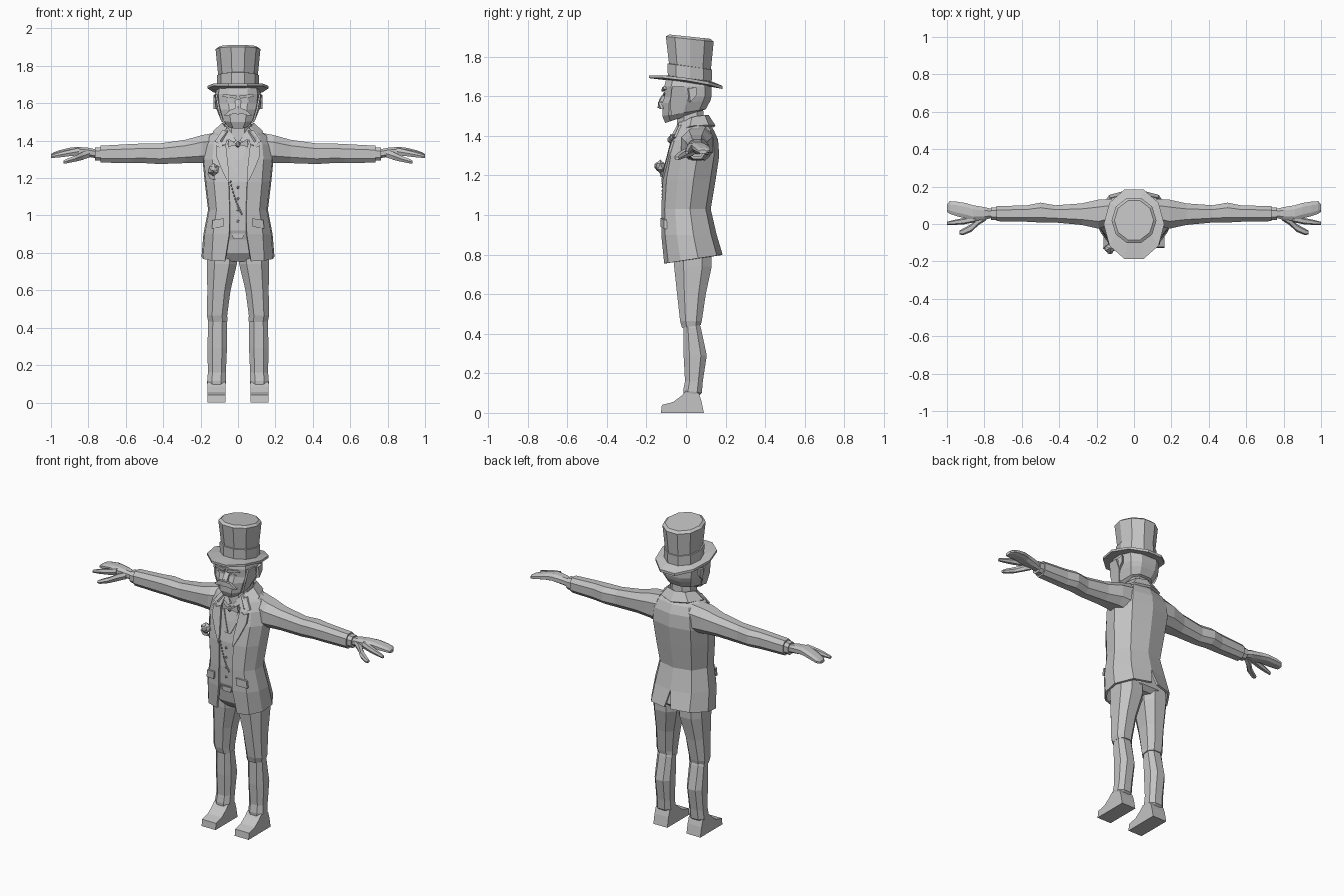
import bpy, bmesh, math
from mathutils import Vector, Matrix

GREY = bpy.data.materials.new("plain grey")
GREY.diffuse_color = (0.55, 0.55, 0.55, 1)


def finish(name, bm, mirror=False, recalc=True):
    if recalc:
        bmesh.ops.recalc_face_normals(bm, faces=bm.faces[:])
    me = bpy.data.meshes.new(name)
    bm.to_mesh(me)
    bm.free()
    me.materials.append(GREY)
    ob = bpy.data.objects.new(name, me)
    bpy.context.collection.objects.link(ob)
    if mirror:
        ob.modifiers.new("mirror", 'MIRROR').merge_threshold = 0.001
    return ob


def unit(n, p):
    """Rounded-square outline with n sides, scaled to reach -1..1."""
    f = lambda v: math.copysign(abs(v) ** p, v)
    pts = [(f(math.sin((i + .5) * math.tau / n)), f(-math.cos((i + .5) * math.tau / n))) for i in range(n)]
    mx, my = max(a for a, b in pts), max(b for a, b in pts)
    return [(a / mx, b / my) for a, b in pts]


def loft(name, rings, mirror=False, closed=True):
    bm = bmesh.new()
    vs = [[bm.verts.new(c) for c in r] for r in rings]
    n = len(vs[0])
    for a, b in zip(vs, vs[1:]):
        for j in range(n if closed else n - 1):
            k = (j + 1) % n
            bm.faces.new((a[j], a[k], b[k], b[j]))
    if closed:
        bm.faces.new(vs[0][::-1])
        bm.faces.new(vs[-1])
    return finish(name, bm, mirror, recalc=closed)


def column(name, rows, n=10, p=.8, mirror=False, lift=0):
    """Upright loft, rows: x centre, half width, y front, y back, z front, z back."""
    rings = []
    for i, (cx, w, yf, yb, zf, zb) in enumerate(rows):
        up = lift if i in (1, 2) else 0
        rings.append([(cx + a * w, (yf + yb) / 2 + b * (yb - yf) / 2,
                       (zf + zb) / 2 + b * (zb - zf) / 2 + up * abs(a)) for a, b in unit(n, p)])
    return loft(name, rings, mirror)


def limb(name, rows, n=8, p=.8):
    """Mirrored sideways loft, rows: x, y low, y high, z low, z high."""
    return loft(name, [[(x, (y0 + y1) / 2 + a * (y1 - y0) / 2, (z0 + z1) / 2 + b * (z1 - z0) / 2)
                        for a, b in unit(n, p)] for x, y0, y1, z0, z1 in rows], True)


def plate(name, pts, shift, mirror=False):
    """Flat outline pushed along a vector."""
    s = Vector(shift)
    bm = bmesh.new()
    a = [bm.verts.new(q) for q in pts]
    b = [bm.verts.new(Vector(q) + s) for q in pts]
    bm.faces.new(a)
    bm.faces.new(b[::-1])
    for i in range(len(a)):
        k = (i + 1) % len(a)
        bm.faces.new((a[i], b[i], b[k], a[k]))
    return finish(name, bm, mirror)


def ball(name, centre, size, sub=1):
    bm = bmesh.new()
    bmesh.ops.create_icosphere(bm, subdivisions=sub, radius=1,
                               matrix=Matrix.Translation(centre) @ Matrix.Diagonal((*size, 1)))
    return finish(name, bm)


# Coat: open-fronted shell, rows: z, front gap, half width, y front, y back
COAT = [(.755, .07, .195, -.11, .185), (.90, .047, .185, -.125, .155), (1.03, .045, .16, -.125, .125),
        (1.18, .05, .178, -.117, .15), (1.30, .075, .19, -.095, .168), (1.38, .085, .18, -.07, .162),
        (1.43, .08, .155, -.045, .14), (1.475, .06, .08, -.02, .105)]


def coat_y(z):
    for a, b in zip(COAT, COAT[1:]):
        if a[0] <= z <= b[0]:
            return a[3] + (b[3] - a[3]) * (z - a[0]) / (b[0] - a[0])
    return COAT[-1][3]


rows = []
for i, (z, g, w, yf, yb) in enumerate(COAT):
    d, drop = yb - yf, .045 if i == 0 else 0
    prof = [(g, 0), (max(g + .01, .72 * w), .07), (w * .96, .28), (w, .58), (.68 * w, .9),
            (.022 if i == 0 else 0, 1)]          # hem is split at the back
    rows.append([(x, yf + t * d, z + drop * t) for x, t in prof])
coat = loft("coat", rows, True, closed=False)
coat.modifiers.new("cloth", 'SOLIDIFY').thickness = .012

# Coat collar
collar = loft("coat_collar", [
    [(.095, -.075, 1.40), (.135, .02, 1.45), (.095, .115, 1.455), (0, .15, 1.45)],
    [(.055, -.045, 1.455), (.085, .03, 1.495), (.06, .095, 1.505), (0, .115, 1.505)]], True, closed=False)
collar.modifiers.new("cloth", 'SOLIDIFY').thickness = .014


def front(pts, off=.008, slope=.12):
    """Lay x,z points on the front of the coat."""
    return [(x, coat_y(z) - off + slope * max(0, abs(x) - .05), z) for x, z in pts]


# Lapels and pocket flaps
plate("upper_lapel", front([(.05, 1.45), (.085, 1.455), (.125, 1.395), (.085, 1.375), (.065, 1.38)]), (0, .012, 0), True)
plate("lower_lapel", front([(.065, 1.38), (.095, 1.365), (.118, 1.375), (.118, 1.32), (.085, 1.24), (.05, 1.17),
                            (.047, 1.22)]), (0, .012, 0), True)
plate("pocket_flap", front([(.075, .985), (.135, .975), (.14, .93), (.078, .94)], .012, .3), (0, .014, 0), True)

# Waistcoat, shirt front and neckcloth
column("waistcoat", [(0, .13, -.095, .10, .87, .87), (0, .14, -.112, .11, .92, .92), (0, .135, -.115, .10, 1.03, 1.03),
                     (0, .15, -.107, .12, 1.18, 1.18), (0, .16, -.082, .13, 1.30, 1.30),
                     (0, .14, -.055, .12, 1.39, 1.39), (0, .08, -.03, .09, 1.44, 1.44)])
plate("waistcoat_edge", [(.0, -.103, 1.235), (.018, -.103, 1.235), (.085, -.062, 1.385), (.062, -.062, 1.40)],
      (0, .014, 0), True)
plate("shirt_collar", [(.008, -.065, 1.40), (.05, -.068, 1.385), (.075, -.04, 1.45), (.055, -.035, 1.47)],
      (0, .02, 0), True)
plate("bow_tie", [(0, -.082, 1.385), (.02, -.086, 1.39), (.05, -.078, 1.41), (.055, -.078, 1.365),
                  (.02, -.086, 1.375), (0, -.082, 1.37)], (0, .025, 0), True)
ball("bow_knot", (0, -.082, 1.38), (.015, .014, .018))
for i in range(4):
    ball("waistcoat_button", (0, -.117, .97 + i * .06), (.008, .006, .008))
for i in range(13):      # watch chain
    t = i / 12
    ball("chain_link", (-.04 + .06 * t, -.119, 1.18 - .17 * t - .02 * math.sin(t * math.pi)), (.005, .005, .007))
plate("belt_buckle", [(-.035, -.112, .905), (.035, -.112, .905), (.025, -.112, .875), (-.025, -.112, .875)],
      (0, .02, 0))

# Flower on the lapel
ball("flower", (-.13, -.13, 1.245), (.034, .026, .035))
ball("flower_heart", (-.128, -.15, 1.248), (.018, .012, .018))
plate("flower_leaf", [(-.13, -.125, 1.22), (-.165, -.135, 1.225), (-.15, -.13, 1.195), (-.12, -.12, 1.19)], (0, .01, 0))

# Trousers
column("hips", [(0, .13, -.05, .11, .755, .775), (0, .165, -.085, .135, .80, .80), (0, .15, -.10, .115, .90, .90)])
column("thigh", [(.108, .052, -.02, .075, .43, .445), (.112, .054, -.03, .08, .465, .465),
                 (.102, .062, -.045, .10, .60, .60), (.086, .08, -.06, .13, .74, .74),
                 (.085, .08, -.06, .13, .83, .83)], n=8, mirror=True)
column("shin", [(.114, .044, -.012, .055, .09, .08), (.115, .05, -.014, .08, .115, .10),
                (.113, .048, -.005, .085, .16, .16), (.111, .052, -.012, .105, .29, .29),
                (.11, .05, -.012, .075, .43, .43), (.11, .045, -.01, .065, .46, .46)], n=8, mirror=True)

# Shoes
plate("shoe", [(.066, y, z) for y, z in [(-.127, 0), (.09, 0), (.078, .06), (.065, .10), (0, .11), (-.025, .085),
                                         (-.065, .055), (-.122, .04)]], (.096, 0, 0), True)

# Sleeves, cuffs and hands
limb("sleeve", [(.11, 0, .135, 1.27, 1.445), (.19, -.025, .13, 1.28, 1.43), (.28, -.005, .11, 1.28, 1.405),
                (.42, .008, .10, 1.275, 1.385), (.50, .008, .114, 1.28, 1.385), (.57, .012, .10, 1.28, 1.382),
                (.735, .015, .095, 1.283, 1.373)])
limb("cuff", [(.72, .022, .088, 1.293, 1.365), (.765, .022, .088, 1.293, 1.363)])
limb("hand", [(.75, .035, .078, 1.305, 1.352), (.80, .022, .09, 1.313, 1.362), (.86, .018, .10, 1.322, 1.367),
              (.90, .03, .112, 1.324, 1.362), (.95, .042, .12, 1.318, 1.35), (.985, .055, .122, 1.313, 1.338),
              (1.0, .065, .105, 1.31, 1.328)])
limb("forefinger", [(.85, .01, .045, 1.322, 1.362), (.91, -.002, .032, 1.316, 1.348),
                    (.96, -.005, .022, 1.31, 1.335), (1.0, -.005, .012, 1.307, 1.322)], n=6)
limb("thumb", [(.79, .02, .06, 1.312, 1.352), (.83, -.005, .04, 1.298, 1.34), (.87, -.042, .0, 1.288, 1.32),
               (.915, -.06, -.025, 1.279, 1.303), (.932, -.056, -.035, 1.279, 1.294)], n=6)

# Neck and head
column("neck", [(0, .075, -.05, .10, 1.40, 1.40), (0, .07, -.045, .09, 1.47, 1.48), (0, .065, -.04, .085, 1.56, 1.56)], n=8)
column("head", [(0, .06, -.105, .065, 1.465, 1.52), (0, .09, -.12, .10, 1.50, 1.535),
                (0, .11, -.12, .122, 1.565, 1.575), (0, .118, -.108, .13, 1.60, 1.60),
                (0, .122, -.11, .13, 1.65, 1.65), (0, .115, -.10, .125, 1.69, 1.66)], p=.72)
plate("nose", [(0, -.10, 1.635), (0, -.135, 1.585), (0, -.138, 1.572), (0, -.10, 1.565)], (.016, .006, 0), True)
plate("moustache", [(0, -.125, 1.572), (.035, -.125, 1.57), (.075, -.112, 1.535), (.05, -.118, 1.535),
                    (.02, -.128, 1.545), (0, -.128, 1.54)], (0, -.015, 0), True)
plate("brow", [(.008, -.11, 1.64), (.075, -.104, 1.65), (.085, -.098, 1.635), (.01, -.112, 1.625)],
      (0, -.012, 0), True)
plate("eye", [(.022, -.108, 1.615), (.045, -.107, 1.62), (.065, -.105, 1.612), (.045, -.107, 1.602)],
      (0, -.006, 0), True)
plate("sideburn", [(.112, -.07, 1.65), (.116, -.01, 1.65), (.11, .01, 1.58), (.082, -.02, 1.515),
                   (.078, -.075, 1.50), (.098, -.08, 1.57)], (.01, 0, 0), True)
plate("ear", [(.115, .005, 1.64), (.115, .045, 1.645), (.115, .045, 1.605), (.115, .015, 1.57)],
      (.017, .008, 0), True)

# Top hat: brim, band and crown in one loft
column("top_hat", [(0, .10, -.085, .125, 1.68, 1.65), (0, .162, -.188, .185, 1.685, 1.63),
                   (0, .162, -.188, .185, 1.698, 1.645), (0, .112, -.092, .13, 1.705, 1.675),
                   (0, .113, -.093, .131, 1.765, 1.735), (0, .106, -.086, .126, 1.766, 1.736),
                   (0, .12, -.102, .14, 1.902, 1.876), (0, .105, -.085, .125, 1.912, 1.89)],
       n=10, p=1, lift=.022)
